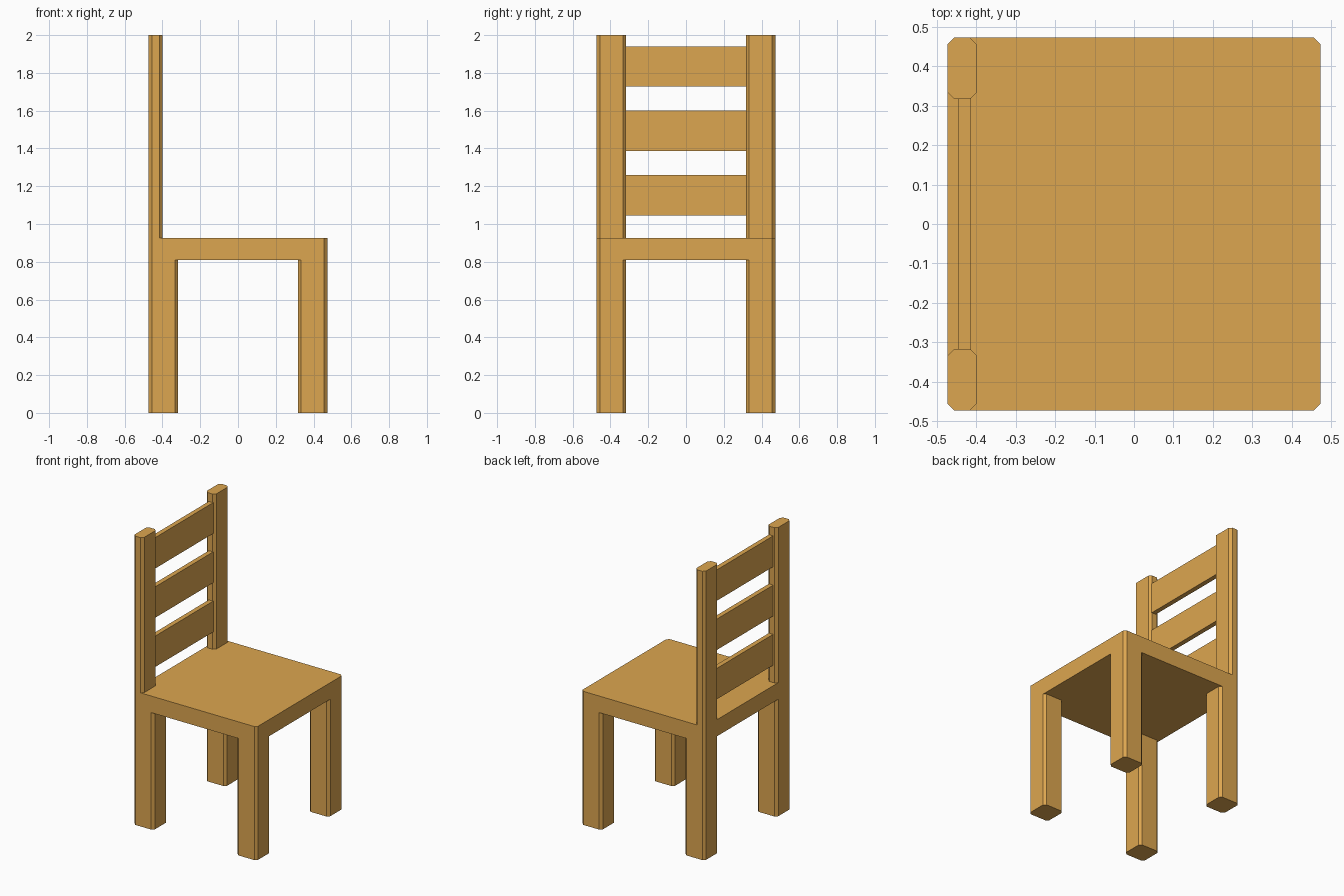
import bpy, bmesh

if "Cube" in bpy.data.objects:
    bpy.data.objects.remove(bpy.data.objects["Cube"])

wood = bpy.data.materials.new("warm_wood")
wood.diffuse_color = (0.72, 0.38, 0.08, 1)
wood.use_nodes = True
wood.node_tree.nodes["Principled BSDF"].inputs["Base Color"].default_value = wood.diffuse_color


def block(name, x, y, z, chamfer=0.0):
    """Box given by its (min, max) ranges, with optional chamfered vertical edges."""
    (x0, x1), (y0, y1), (z0, z1) = x, y, z
    bm = bmesh.new()
    bmesh.ops.create_cube(bm, size=1)
    bmesh.ops.scale(bm, vec=(x1 - x0, y1 - y0, z1 - z0), verts=bm.verts)
    if chamfer:
        upright = [e for e in bm.edges
                   if abs(e.verts[0].co.z - e.verts[1].co.z) > 1e-4]
        bmesh.ops.bevel(bm, geom=upright, offset=chamfer, offset_type='OFFSET',
                        segments=1, affect='EDGES', profile=0.5)
    mesh = bpy.data.meshes.new(name)
    bm.to_mesh(mesh)
    bm.free()
    mesh.materials.append(wood)
    obj = bpy.data.objects.new(name, mesh)
    obj.location = ((x0 + x1) / 2, (y0 + y1) / 2, (z0 + z1) / 2)
    bpy.context.collection.objects.link(obj)
    return obj


HALF = 0.473           # half width of the chair
INNER = 0.317          # inner face of legs and posts
SEAT_LOW, SEAT_TOP = 0.81, 0.925
CHAMFER = 0.017

# Seat
block("seat", (-HALF, HALF), (-HALF, HALF), (SEAT_LOW, SEAT_TOP), CHAMFER)

for side, y in (("right", (-HALF, -INNER)), ("left", (INNER, HALF))):
    # Legs
    block(f"back_leg_{side}", (-HALF, -INNER), y, (0, SEAT_LOW), CHAMFER)
    block(f"front_leg_{side}", (INNER, HALF), y, (0, SEAT_LOW), CHAMFER)
    # Backrest posts
    block(f"back_post_{side}", (-HALF, -0.399), y, (SEAT_TOP, 2.0), CHAMFER)

# Backrest slats
for i in range(3):
    z = 1.045 + i * 0.341
    block(f"back_slat_{i + 1}", (-0.446, -0.413), (-INNER - 0.003, INNER + 0.003),
          (z, z + 0.214))
